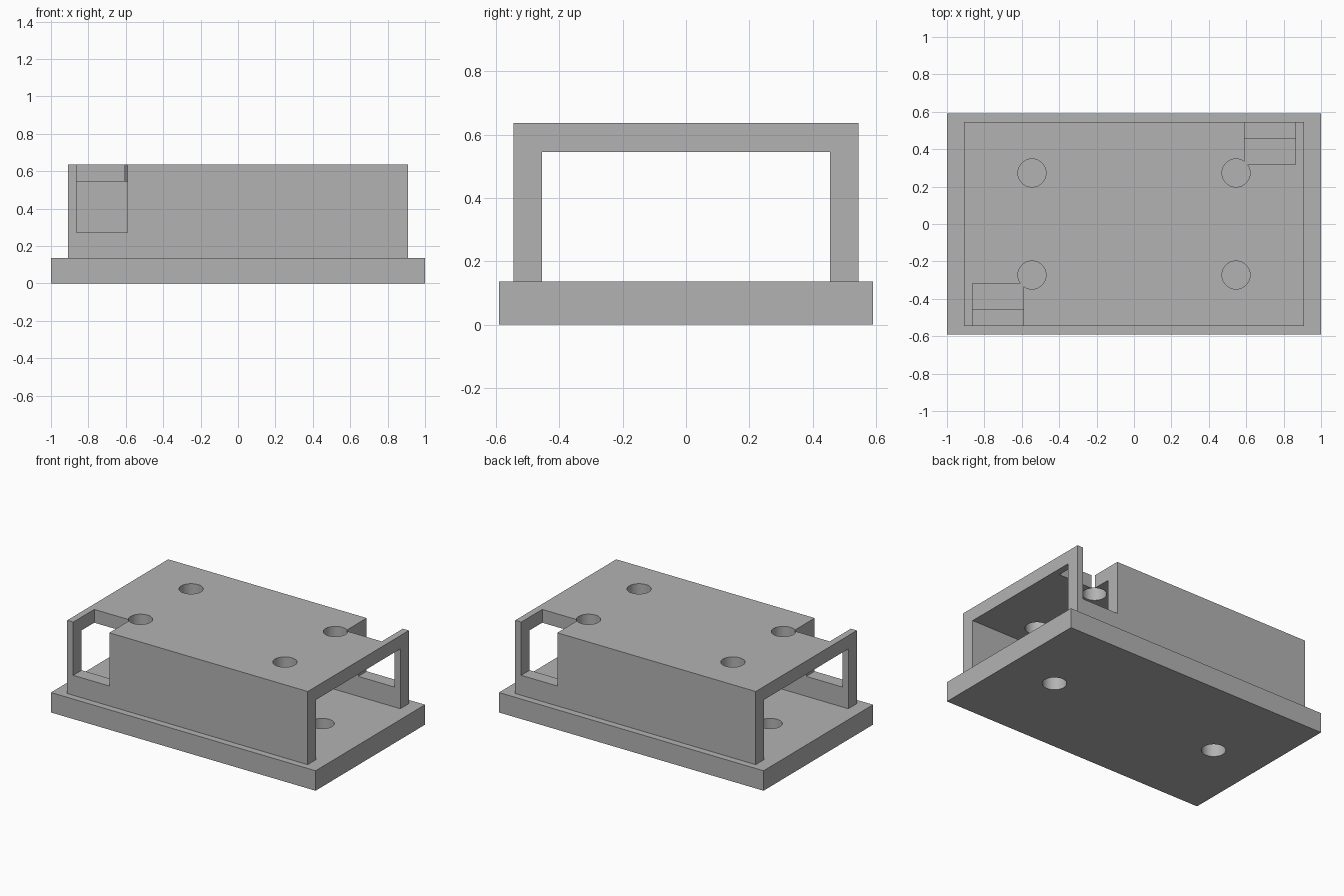
import bpy
import math

cube = bpy.data.objects.get("Cube")
if cube:
    bpy.data.objects.remove(cube, do_unlink=True)

# Design unit: the whole part is 44 units long
U = 1 / 22

grey = bpy.data.materials.new("plain grey")
grey.use_nodes = True
colour = (0.45, 0.45, 0.45, 1)
grey.diffuse_color = colour
grey.node_tree.nodes["Principled BSDF"].inputs["Base Color"].default_value = colour


def box(name, low, high):
    """Box between two corners given in design units."""
    size = [(b - a) * U for a, b in zip(low, high)]
    centre = [(a + b) / 2 * U for a, b in zip(low, high)]
    bpy.ops.mesh.primitive_cube_add(size=1, location=centre)
    ob = bpy.context.object
    ob.name = name
    ob.scale = size
    bpy.ops.object.transform_apply(location=True, rotation=False, scale=True)
    ob.data.materials.append(grey)
    return ob


def drill(x, y, low, high):
    """Vertical screw hole cutter."""
    bpy.ops.mesh.primitive_cylinder_add(
        vertices=64, radius=1.65 * U, depth=(high - low) * U,
        location=(x * U, y * U, (low + high) / 2 * U))
    ob = bpy.context.object
    ob.name = "hole_cutter"
    ob.hide_render = True
    ob.data.materials.append(grey)
    return ob


def cut(target, cutter):
    bpy.ops.object.select_all(action="DESELECT")
    bpy.context.view_layer.objects.active = target
    target.select_set(True)
    mod = target.modifiers.new("cut", "BOOLEAN")
    mod.operation = "DIFFERENCE"
    mod.solver = "EXACT"
    mod.object = cutter
    bpy.ops.object.modifier_apply(modifier=mod.name)
    bpy.data.objects.remove(cutter, do_unlink=True)


# Base plate with two mounting holes on the centre line
base = box("base_plate", (-22, -13, 0), (22, 13, 3))
for side in (-1, 1):
    cut(base, drill(14 * side, 0, -1, 4))

# Open-ended channel cover standing on the base
cover = box("channel_cover", (-20, -12, 3), (20, 12, 14))
cut(cover, box("tunnel_cutter", (-21, -10, 2), (21, 10, 12)))

# Corner notches at diagonally opposite corners, through roof and wall
cut(cover, box("notch_cutter", (-19, -13, 6), (-13, -7, 15)))
cut(cover, box("notch_cutter", (13, 7, 6), (19, 13, 15)))

# Four screw holes in the roof
for x in (-12, 12):
    for y in (-6, 6):
        cut(cover, drill(x, y, 11, 15))

# Smooth hole walls, crisp edges
for ob in (base, cover):
    bpy.ops.object.select_all(action="DESELECT")
    ob.select_set(True)
    bpy.context.view_layer.objects.active = ob
    bpy.ops.object.shade_smooth_by_angle(angle=math.radians(30))
